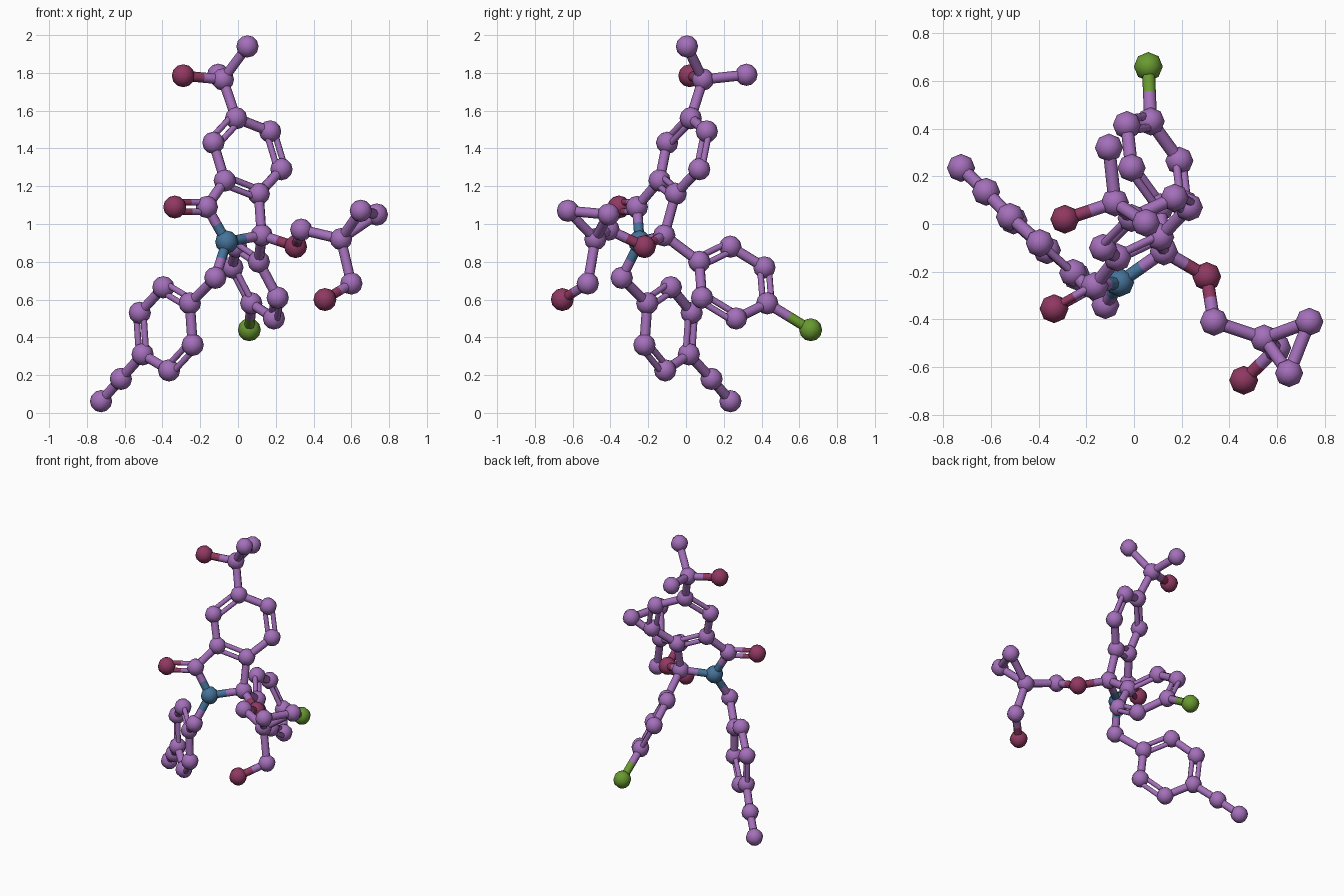
import bpy
from mathutils import Vector

if "Cube" in bpy.data.objects:
    bpy.data.objects.remove(bpy.data.objects["Cube"])

ATOM_R, BOND_R, THIN_R, GAP = 0.059, 0.027, 0.017, 0.025


def material(name, rgb):
    m = bpy.data.materials.new(name)
    m.diffuse_color = (*rgb, 1)
    m.use_nodes = True
    m.node_tree.nodes["Principled BSDF"].inputs["Base Color"].default_value = m.diffuse_color
    return m


MATS = {
    "C": material("purple", (0.37, 0.16, 0.49)),
    "O": material("crimson", (0.28, 0.04, 0.12)),
    "N": material("blue", (0.06, 0.17, 0.32)),
    "L": material("green", (0.14, 0.32, 0.03)),
}

# Single atoms: element, position
atoms = {
    # hydroxy-propyl group at the top
    "top_methyl": ("C", (0.05, 0.005, 1.94)),
    "top_centre": ("C", (-0.08, 0.09, 1.765)),
    "top_hydroxyl": ("O", (-0.29, 0.02, 1.785)),
    "back_methyl": ("C", (-0.105, 0.32, 1.79)),
    # five-sided ring
    "carbonyl": ("C", (-0.165, -0.26, 1.09)),
    "carbonyl_oxygen": ("O", (-0.335, -0.355, 1.09)),
    "nitrogen": ("N", (-0.06, -0.245, 0.905)),
    "hub": ("C", (0.125, -0.115, 0.94)),
    # side arm with triangle
    "arm_oxygen": ("O", (0.305, -0.22, 0.88)),
    "arm_link": ("C", (0.335, -0.41, 0.97)),
    "triangle_root": ("C", (0.545, -0.48, 0.92)),
    "triangle_back": ("C", (0.735, -0.41, 1.05)),
    "triangle_front": ("C", (0.65, -0.625, 1.07)),
    "arm_tip": ("C", (0.60, -0.52, 0.685)),
    "arm_hydroxyl": ("O", (0.46, -0.655, 0.60)),
    # lower leg and tail
    "leg_link": ("C", (-0.12, -0.34, 0.715)),
    "tail_middle": ("C", (-0.62, 0.135, 0.18)),
    "tail_end": ("C", (-0.725, 0.235, 0.062)),
    "chlorine": ("L", (0.06, 0.66, 0.44)),
}
bonds = []  # (atom a, atom b, centre point for the plane of a double bond)


def ring(name, p1, p2, p4):
    """Hexagon from three of its corners, with alternating double bonds."""
    p1, p2, p4 = Vector(p1), Vector(p2), Vector(p4)
    c = (p1 + p4) / 2
    p3 = p2 - p1 + c
    for i, p in enumerate((p1, p2, p3, p4, 2 * c - p2, 2 * c - p3)):
        atoms[f"{name}_{i + 1}"] = ("C", p)
        bonds.append((f"{name}_{i + 1}", f"{name}_{(i + 1) % 6 + 1}",
                      c if i % 2 == 0 else None))


ring("upper_ring", (-0.01, 0.025, 1.56), (-0.13, -0.10, 1.43), (0.11, -0.055, 1.16))
ring("leg_ring", (-0.255, -0.205, 0.58), (-0.395, -0.08, 0.665), (-0.505, 0.015, 0.31))
ring("back_ring", (0.11, 0.07, 0.80), (-0.01, 0.235, 0.88), (0.07, 0.43, 0.58))

# Chains of single bonds
for chain in (
    "top_methyl top_centre upper_ring_1",
    "top_hydroxyl top_centre back_methyl",
    "upper_ring_3 carbonyl nitrogen hub upper_ring_4",
    "hub arm_oxygen arm_link triangle_root arm_tip arm_hydroxyl",
    "triangle_root triangle_back triangle_front triangle_root",
    "nitrogen leg_link leg_ring_1",
    "leg_ring_4 tail_middle tail_end",
    "hub back_ring_1",
    "back_ring_4 chlorine",
):
    parts = chain.split()
    bonds += [(a, b, None) for a, b in zip(parts, parts[1:])]
bonds.append(("carbonyl", "carbonyl_oxygen", Vector(atoms["nitrogen"][1])))


def finish(name, element):
    ob = bpy.context.object
    ob.name = name
    ob.data.materials.append(MATS[element])
    for f in ob.data.polygons:
        f.use_smooth = True
    return ob


def rod(name, a, b, r, element):
    d = b - a
    bpy.ops.mesh.primitive_cylinder_add(vertices=8, radius=r, depth=d.length,
                                        end_fill_type='NOTHING', location=(a + b) / 2)
    ob = finish(name, element)
    ob.rotation_euler = d.to_track_quat('Z', 'Y').to_euler()


# Atom balls
for name, (element, p) in atoms.items():
    r = ATOM_R if element == "C" else ATOM_R * 1.03
    bpy.ops.mesh.primitive_uv_sphere_add(segments=8, ring_count=6, radius=r, location=p)
    finish(name, element)

# Bond rods, split in the middle where the colours differ
for na, nb, ref in bonds:
    (ea, a), (eb, b) = atoms[na], atoms[nb]
    a, b = Vector(a), Vector(b)
    offsets, r = [Vector()], BOND_R
    if ref is not None:
        d = (b - a).normalized()
        side = ref - a
        side = (side - d * side.dot(d)).normalized() * GAP
        offsets, r = [side, -side], THIN_R
    for o in offsets:
        if ea == eb:
            rod("bond_" + na, a + o, b + o, r, ea)
        else:
            m = (a + b) / 2
            rod("bond_" + na, a + o, m + o, r, ea)
            rod("bond_" + nb, m + o, b + o, r, eb)
